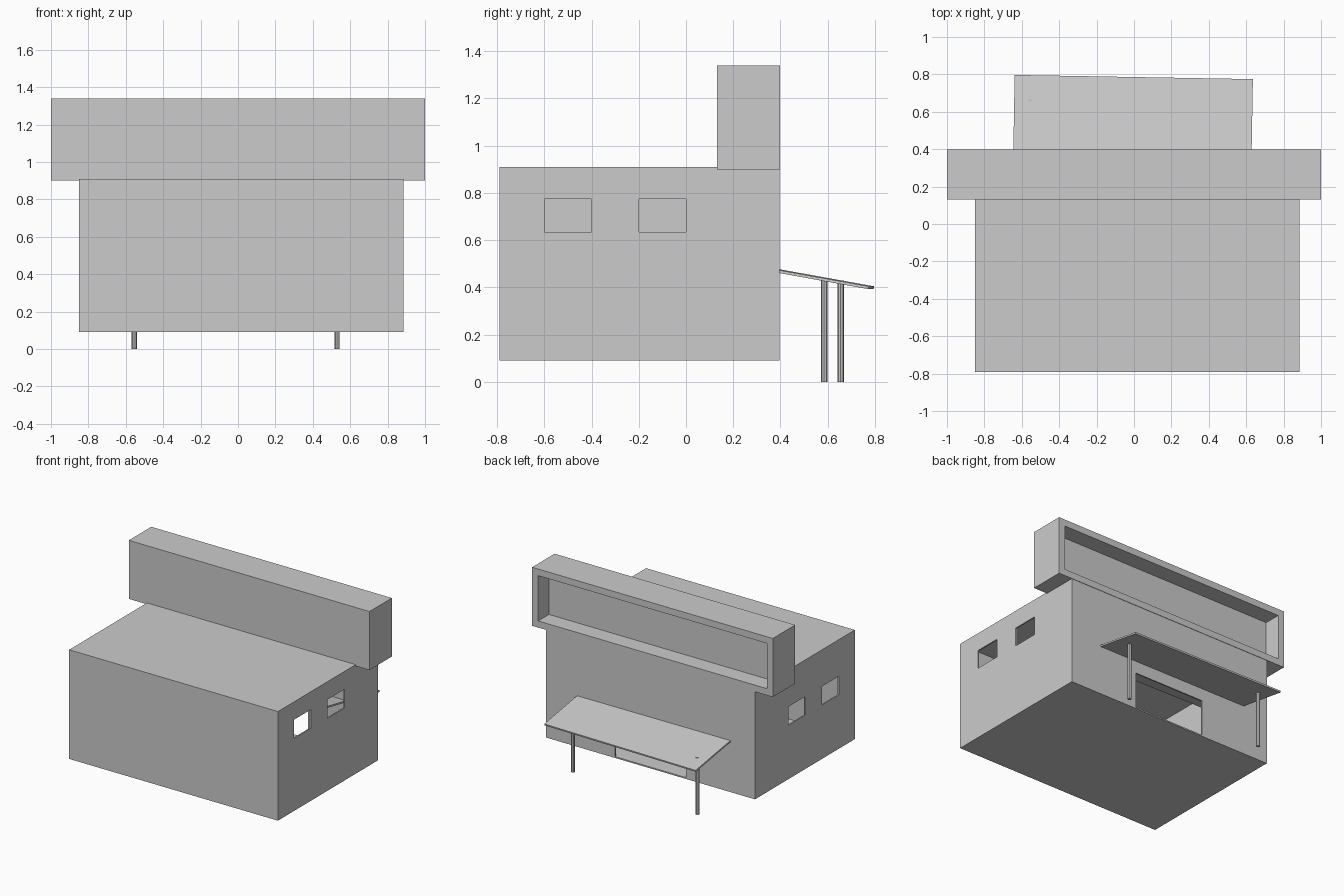
import bpy
from math import radians

if "Cube" in bpy.data.objects:
    bpy.data.objects.remove(bpy.data.objects["Cube"])


def box(name, lo, hi):
    """Axis-aligned box from its two opposite corners."""
    bpy.ops.mesh.primitive_cube_add(size=1, location=[(a + b) / 2 for a, b in zip(lo, hi)])
    ob = bpy.context.object
    ob.name = name
    ob.scale = [b - a for a, b in zip(lo, hi)]
    bpy.ops.object.transform_apply(location=False, rotation=False, scale=True)
    return ob


def cut(target, lo, hi):
    """Cut a box out of the target and remove the cutter."""
    cutter = box("cutter", lo, hi)
    cutter.hide_render = True
    mod = target.modifiers.new("cut", 'BOOLEAN')
    mod.operation = 'DIFFERENCE'
    mod.solver = 'EXACT'
    mod.object = cutter
    bpy.context.view_layer.objects.active = target
    bpy.ops.object.modifier_apply(modifier=mod.name)
    bpy.data.objects.remove(cutter, do_unlink=True)


# Hollow building shell
X0, X1, Y0, Y1, Z0, Z1, T = -0.85, 0.885, -0.79, 0.395, 0.09, 0.91, 0.01
shell = box("building_shell", (X0, Y0, Z0), (X1, Y1, Z1))
cut(shell, (X0 + T, Y0 + T, Z0 + T), (X1 - T, Y1 - T, Z1 - T))

# Side windows: the left pair sits lower than the right pair
for y in (-0.6, -0.2):
    cut(shell, (X1 - 0.1, y, 0.635), (X1 + 0.1, y + 0.2, 0.775))
    cut(shell, (X0 - 0.1, y, 0.495), (X0 + 0.1, y + 0.2, 0.634))

# Wide doorway at the back
cut(shell, (-0.275, Y1 - 0.1, Z0 + T), (0.312, Y1 + 0.1, 0.37))

# Big sign box on the roof with a recessed panel
sign = box("sign_box", (-1, 0.132, 0.90), (1, 0.398, 1.34))
cut(sign, (-0.95, 0.27, 0.95), (0.95, 0.5, 1.29))

# Sloping canopy slab, slightly askew, running through the back wall
canopy = box("canopy", (-0.637, 0.12, 0.452), (0.637, 0.79, 0.464))
canopy.location.x = -0.007
canopy.rotation_euler = (radians(-10.2), 0, radians(-1.0))

# Canopy posts
for name, x, y in (("left_post", -0.555, 0.655), ("right_post", 0.53, 0.585)):
    bpy.ops.mesh.primitive_cylinder_add(vertices=8, radius=0.014, depth=0.43, location=(x, y, 0.215))
    bpy.context.object.name = name
